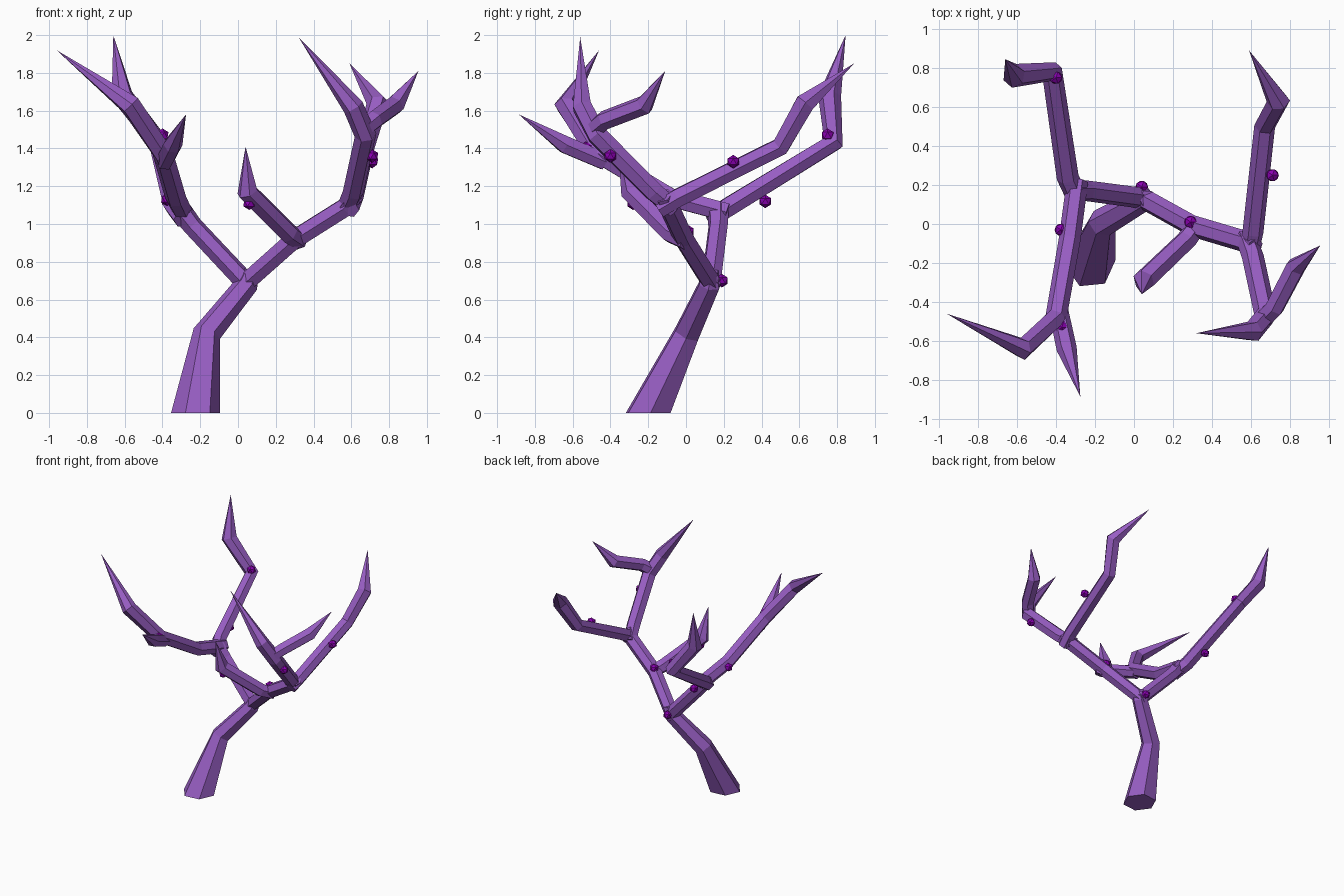
import bpy, bmesh
from math import cos, sin, pi
from mathutils import Vector

if "Cube" in bpy.data.objects:
    bpy.data.objects.remove(bpy.data.objects["Cube"])


def material(name, rgb):
    m = bpy.data.materials.new(name)
    m.diffuse_color = (*rgb, 1)
    m.use_nodes = True
    m.node_tree.nodes["Principled BSDF"].inputs["Base Color"].default_value = m.diffuse_color
    return m


BARK = material("bark", (0.31, 0.11, 0.54))
BUD = material("bud", (0.26, 0.0, 0.45))


def finish(bm, name, mat):
    bmesh.ops.recalc_face_normals(bm, faces=bm.faces)
    me = bpy.data.meshes.new(name)
    bm.to_mesh(me)
    bm.free()
    me.materials.append(mat)
    ob = bpy.data.objects.new(name, me)
    bpy.context.collection.objects.link(ob)
    return ob


def branch(name, pts, sides=6, flat_base=False):
    """Faceted tube through (x, y, z, radius) points; radius 0 makes a pointed tip."""
    bm = bmesh.new()
    P = [Vector(p[:3]) for p in pts]
    prev, ref = None, Vector((1, 0.1, 0))
    for i, p in enumerate(P):
        if pts[i][3] == 0:
            ring = [bm.verts.new(p)]
        else:
            t = Vector()
            if i > 0:
                t += (p - P[i - 1]).normalized()
            if i < len(P) - 1:
                t += (P[i + 1] - p).normalized()
            t.normalize()
            if i == 0 and flat_base:
                t = Vector((0, 0, 1))
            if i == 0 and abs(t.dot(ref.normalized())) > 0.8:
                ref = Vector((0, 1, 0.1))
            u = (ref - t * ref.dot(t)).normalized()
            v = t.cross(u)
            ref = u
            ring = [bm.verts.new(p + pts[i][3] * (cos(2 * pi * k / sides) * u + sin(2 * pi * k / sides) * v))
                    for k in range(sides)]
        if prev is None:
            bm.faces.new(ring)
        else:
            for k in range(sides):
                n = (k + 1) % sides
                if len(ring) == 1:
                    bm.faces.new((prev[k], prev[n], ring[0]))
                else:
                    bm.faces.new((prev[k], prev[n], ring[n], ring[k]))
        prev = ring
    if len(prev) > 1:
        bm.faces.new(prev)
    return finish(bm, name, BARK)


# Trunk and the two main limbs
branch("trunk", [(-.225, -.2, 0, .13), (-.165, .005, .42, .075), (.045, .125, .68, .062),
                 (.07, .13, .75, .045)], flat_base=True)
branch("left_limb", [(.06, .13, .67, .055), (-.24, .17, .99, .054), (-.31, .17, 1.08, .06)])
branch("right_limb", [(.03, .14, .68, .055), (.3, -.01, .92, .056), (.57, -.09, 1.09, .056),
                      (.62, -.12, 1.15, .05)])

# Left limb: back and front boughs
branch("left_back_bough", [(-.29, .13, 1.03, .055), (-.34, .24, 1.10, .057), (-.42, .78, 1.43, .056),
                           (-.615, .76, 1.68, .062), (-.66, .845, 2.0, 0)])
branch("left_front_bough", [(-.29, .22, 1.06, .055), (-.33, -.08, 1.14, .056), (-.4, -.48, 1.38, .056),
                            (-.57, -.64, 1.63, .058), (-.96, -.46, 1.92, 0)])
branch("left_front_twig", [(-.39, -.43, 1.33, .05), (-.345, -.64, 1.42, .052), (-.275, -.885, 1.58, 0)])

# Right limb: inner twig, back and front boughs
branch("inner_twig", [(.33, .0, .91, .05), (.27, -.08, .95, .055), (.05, -.29, 1.17, .058),
                      (.04, -.36, 1.41, 0)])
branch("right_back_bough", [(.59, -.14, 1.08, .052), (.61, -.04, 1.14, .054), (.67, .5, 1.41, .054),
                            (.74, .63, 1.64, .06), (.59, .89, 1.85, 0)])
branch("right_front_bough", [(.57, -.06, 1.08, .052), (.61, -.17, 1.17, .056), (.675, -.47, 1.47, .058),
                             (.61, -.55, 1.62, .056), (.32, -.56, 1.99, 0)])
branch("right_front_twig", [(.66, -.49, 1.5, .05), (.72, -.43, 1.55, .052), (.83, -.22, 1.63, .054),
                            (.955, -.11, 1.81, 0)])

# Buds along the boughs
buds = [(-.4, .75, 1.47), (-.37, -.53, 1.4), (.04, .19, .7), (.29, .01, .96), (.71, .25, 1.33),
        (.71, -.4, 1.36), (-.37, .42, 1.12), (.06, -.28, 1.11), (-.375, -.03, 1.13)]
for i, b in enumerate(buds):
    bm = bmesh.new()
    bmesh.ops.create_icosphere(bm, subdivisions=1, radius=.036)
    bmesh.ops.translate(bm, verts=bm.verts, vec=b)
    finish(bm, f"bud_{i + 1}", BUD)
